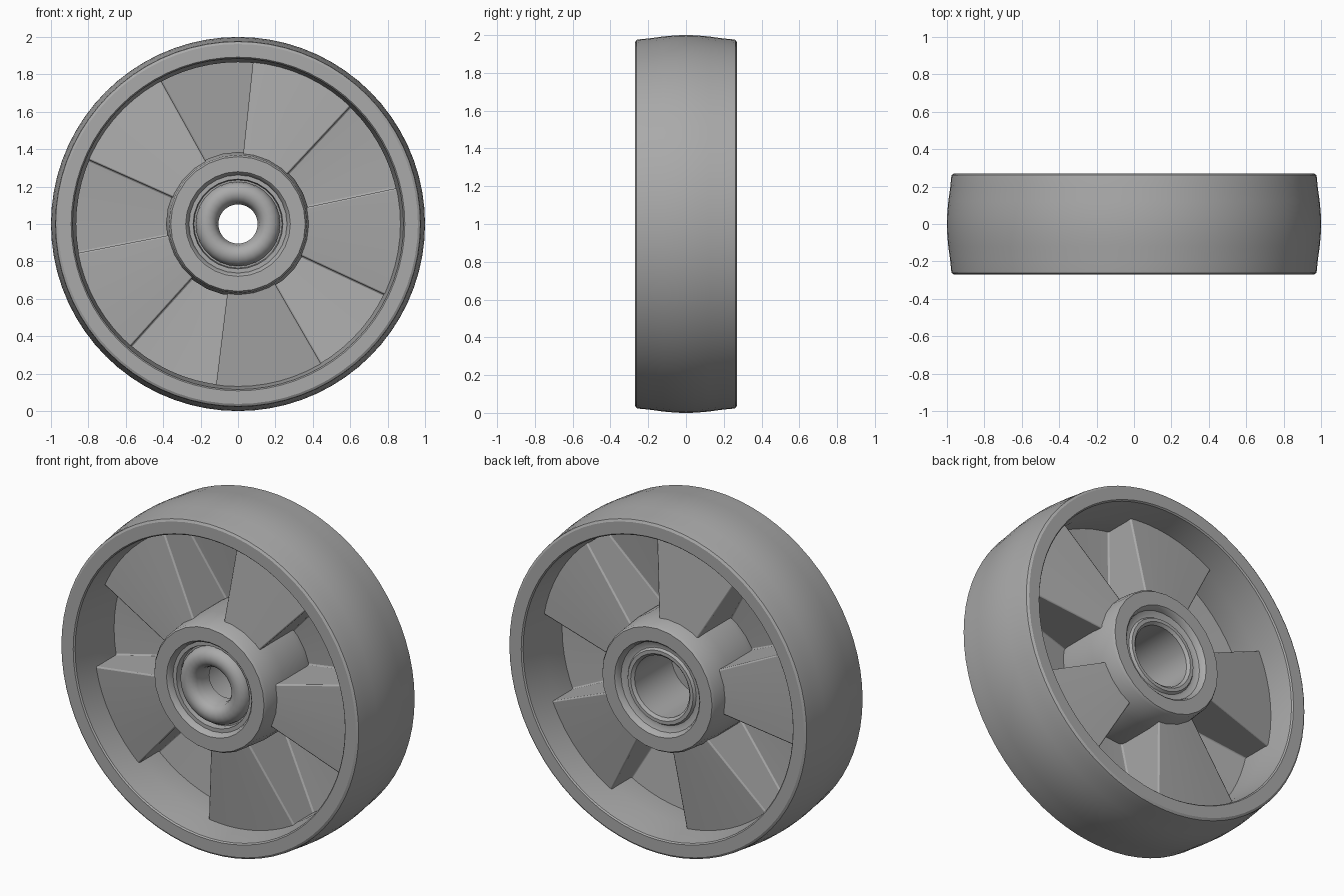
import bpy, bmesh, math

cube = bpy.data.objects.get("Cube")
if cube:
    bpy.data.objects.remove(cube, do_unlink=True)

grey = bpy.data.materials.new("plain grey")
grey.use_nodes = True
colour = (0.4, 0.4, 0.4, 1)
grey.diffuse_color = colour
grey.node_tree.nodes["Principled BSDF"].inputs["Base Color"].default_value = colour


def point(r, deg, y):
    a = math.radians(deg)
    return (r * math.cos(a), y, 1 + r * math.sin(a))


def finish(bm, name, angle=30):
    mesh = bpy.data.meshes.new(name)
    bm.to_mesh(mesh)
    bm.free()
    mesh.materials.append(grey)
    obj = bpy.data.objects.new(name, mesh)
    bpy.context.collection.objects.link(obj)
    bpy.ops.object.select_all(action='DESELECT')
    obj.select_set(True)
    bpy.context.view_layer.objects.active = obj
    bpy.ops.object.shade_smooth_by_angle(angle=math.radians(angle))
    return obj


def lathe(name, profile, sides):
    """Spin a closed (radius, y) outline round the axle."""
    bm = bmesh.new()
    rings = [[bm.verts.new(point(r, 360 * i / sides, y)) for r, y in profile]
             for i in range(sides)]
    n = len(profile)
    for i in range(sides):
        a, b = rings[i], rings[(i + 1) % sides]
        for j in range(n):
            k = (j + 1) % n
            bm.faces.new((a[j], a[k], b[k], b[j]))
    bmesh.ops.recalc_face_normals(bm, faces=bm.faces)
    return finish(bm, name)


# Crowned tread with the rim's drafted inner walls
half = [(0.865, 0.08), (0.885, 0.262), (0.892, 0.27), (0.962, 0.27),
        (0.975, 0.262), (0.982, 0.2), (0.993, 0.12), (0.999, 0.05)]
half[5:5] = [(0.978, 0.245)]
lathe("rim_and_tread", half + [(1.0, 0)] + [(r, -y) for r, y in reversed(half)], 72)

# Hub with stepped recesses at both ends and a wide rear bore
lathe("hub", [
    (0.385, -0.1), (0.37, -0.255), (0.36, -0.27), (0.28, -0.27), (0.27, -0.26),
    (0.262, -0.235), (0.24, -0.235), (0.235, -0.2), (0.18, -0.2),
    (0.18, 0.225), (0.195, 0.24), (0.215, 0.24), (0.225, 0.225), (0.24, 0.225),
    (0.262, 0.235), (0.27, 0.26), (0.28, 0.27), (0.36, 0.27), (0.37, 0.255),
    (0.385, 0.1)], 28)

# Rounded collar round the axle hole, on the front only
collar = [(0.168 + 0.058 * math.cos(t), -0.2 - 0.058 * math.sin(t))
          for t in (math.pi * i / 8 for i in range(9))]
lathe("axle_collar", collar + [(0.105, -0.19), (0.105, -0.12), (0.226, -0.12)], 28)


# Folded web: five raised and five sunken panels, swapped on the other side
def web(name, side, centre):
    inner, outer, steps = 0.34, 0.90, 5
    raised, sunken = (0.178, 0.106), (-0.142, -0.07)
    columns = []
    for k in range(5):
        mid = centre + 72 * k
        for start, spread, heights in ((mid, 1, raised), (mid + 36, -1, sunken)):
            for i in range(steps + 1):
                t = 2 * i / steps - 1
                wide = [18 + spread * w for w in (2.4, 1.2)]
                columns.append((start + t * wide[0], start + t * wide[1], heights))
    bm = bmesh.new()
    verts = [(bm.verts.new(point(inner, a, side * h[0])),
              bm.verts.new(point(outer, b, side * h[1]))) for a, b, h in columns]
    for i, (p, q) in enumerate(verts):
        s, r = verts[(i + 1) % len(verts)]
        quad = (p, q, r, s)
        bm.faces.new(quad if side < 0 else quad[::-1])
    obj = finish(bm, name)
    bevel = obj.modifiers.new("soft_edges", 'BEVEL')
    bevel.width = 0.008
    bevel.segments = 2
    bevel.angle_limit = math.radians(40)


web("front_web", -1, 65.5)
web("back_web", 1, 101.5)
